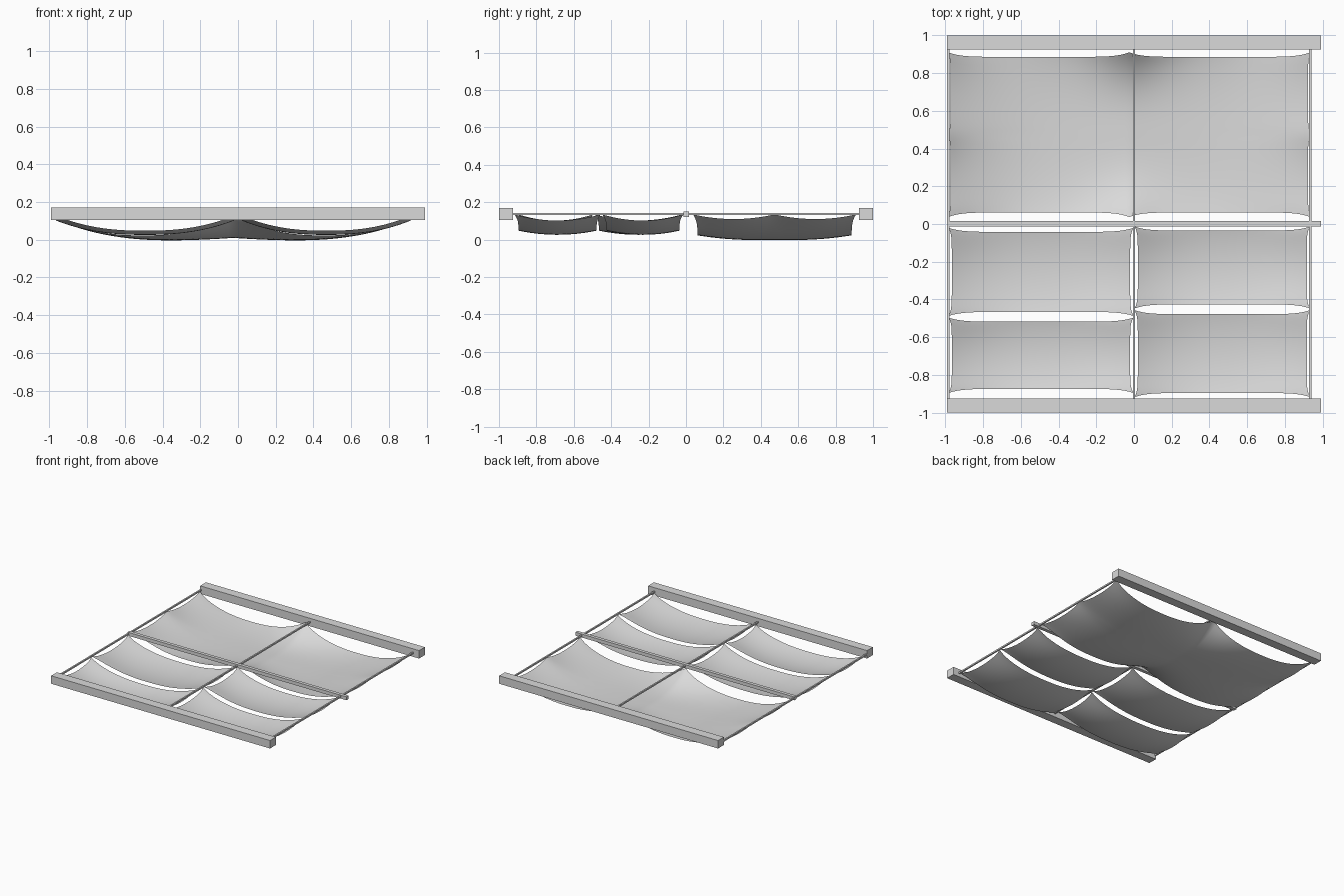
import bpy
import bmesh

if "Cube" in bpy.data.objects:
    bpy.data.objects.remove(bpy.data.objects["Cube"])

TOP = 0.135  # height of the rods the cloth hangs from


def make_material(name, value):
    mat = bpy.data.materials.new(name)
    mat.use_nodes = True
    color = (value, value, value, 1)
    mat.diffuse_color = color
    mat.node_tree.nodes["Principled BSDF"].inputs["Base Color"].default_value = color
    return mat


grey = make_material("light grey", 0.7)


def finish(bm, name):
    mesh = bpy.data.meshes.new(name)
    bm.to_mesh(mesh)
    bm.free()
    mesh.materials.append(grey)
    obj = bpy.data.objects.new(name, mesh)
    bpy.context.collection.objects.link(obj)
    return obj


def box(name, x, y, z):
    """Box from (low, high) pairs on each axis."""
    bm = bmesh.new()
    bmesh.ops.create_cube(bm, size=1)
    for v in bm.verts:
        v.co = [(lo + hi) / 2 + c * (hi - lo) for c, (lo, hi) in zip(v.co, (x, y, z))]
    return finish(bm, name)


def hump(t, power=2):
    """1 in the middle of -1..1, falling to 0 at both ends."""
    return 1 - min(1, abs(t)) ** power


def sheet(name, x, y, columns, shape):
    """Cloth grid between pinned corners, shaped by shape(u, v) -> pull_x, pull_y, drop."""
    bm = bmesh.new()
    bmesh.ops.create_grid(bm, x_segments=columns, y_segments=36, size=1)
    cx, cy = sum(x) / 2, sum(y) / 2
    hx, hy = (x[1] - x[0]) / 2, (y[1] - y[0]) / 2
    for vert in bm.verts:
        u, v = vert.co.x, vert.co.y
        pull_x, pull_y, drop = shape(u, v)
        vert.co = (cx + u * (hx - pull_x), cy + v * (hy - pull_y), TOP - drop)
    for face in bm.faces:
        face.smooth = True
    return finish(bm, name)


def small_shape(u, v):
    # side edges sag a little, free edges sag deeply, the belly most
    side = 0.033 * hump(v) * (1 - hump(u, 2.4))
    belly = (0.087 + 0.022 * hump(v)) * hump(u, 2.4)
    return 0.018 * hump(v, 8), 0.022 * hump(u, 8), side + belly


def large_shape(u, v):
    # pinned at corners, at the middle of each free edge and of each side
    panel = 2 * abs(u) - 1
    half = 2 * abs(v) - 1
    edge = 0.112 * hump(panel, 2.4)
    middle = 0.125 * hump(u, 4) + 0.0165 * hump(panel)
    blend = abs(v) ** 3
    side = 0.025 * hump(half) * abs(u) ** 6
    drop = middle * (1 - blend) + edge * blend + side
    return 0.012 * hump(half, 6), 0.024 * hump(panel, 8), drop


# End beams and the thin centre beam
box("front_beam", (-0.99, 0.99), (-1, -0.925), (0.105, 0.17))
box("back_beam", (-0.99, 0.99), (0.925, 1), (0.105, 0.17))
box("centre_beam", (-0.99, 0.99), (-0.013, 0.015), (0.122, 0.15))

# Rods running front to back
for rod_name, rx in (("right_rod", -0.984), ("middle_rod", 0), ("left_rod", 0.934)):
    box(rod_name, (rx - 0.006, rx + 0.006), (-0.93, 0.93), (0.131, 0.143))

# Hanging cloths
sheet("large_cloth", (-0.984, 0.934), (0.037, 0.91), 80, large_shape)
right, left = (-0.984, -0.002), (0.002, 0.934)
sheet("right_inner_cloth", right, (-0.488, -0.02), 40, small_shape)
sheet("right_front_cloth", right, (-0.896, -0.496), 40, small_shape)
sheet("left_inner_cloth", left, (-0.448, -0.013), 40, small_shape)
sheet("left_front_cloth", left, (-0.918, -0.456), 40, small_shape)
